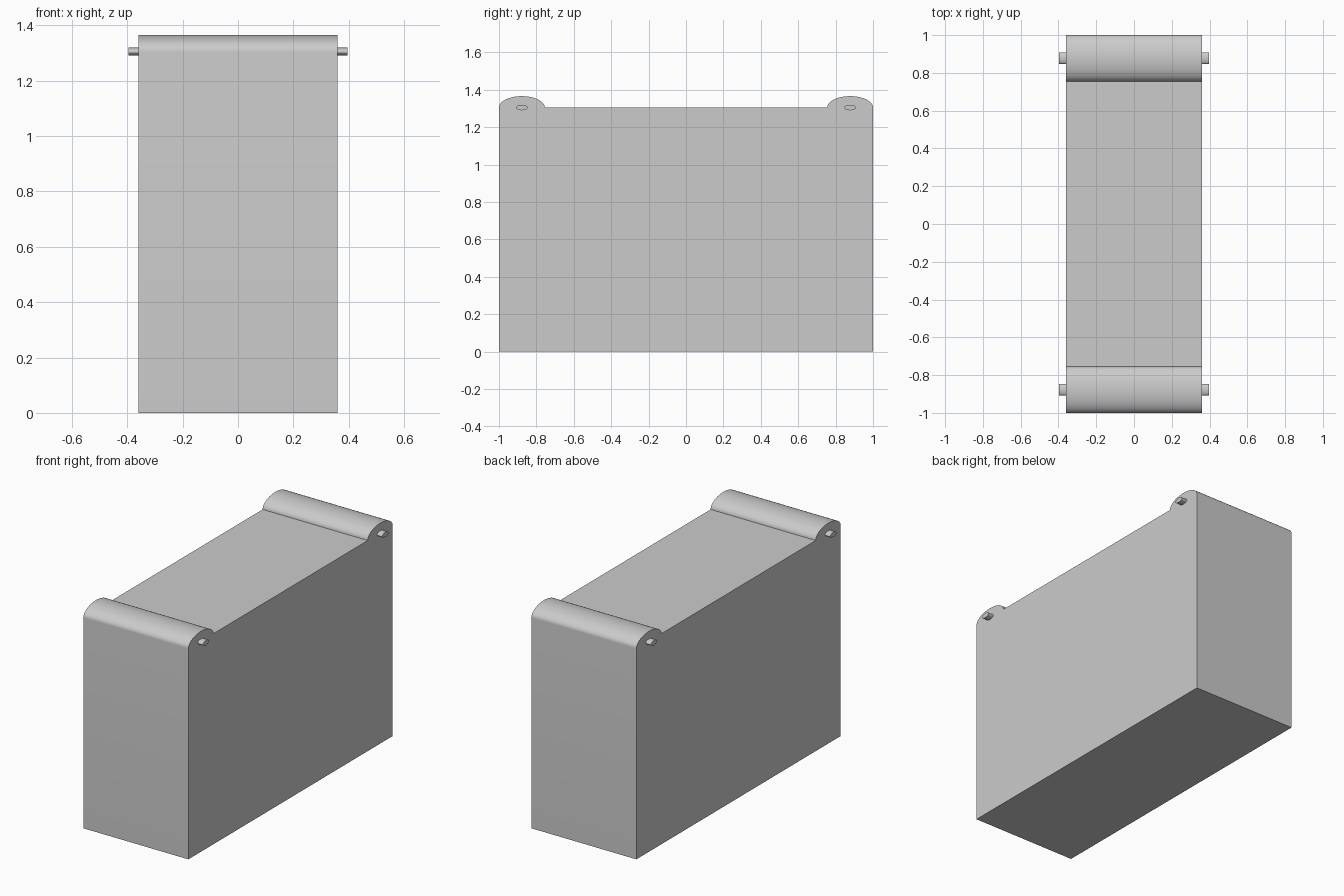
import bpy, bmesh, math

if "Cube" in bpy.data.objects:
    bpy.data.objects.remove(bpy.data.objects["Cube"])

HALF_X, PIN_X = 0.36, 0.396
TOP, ROLL_Y = 1.305, 0.8775
ROLL_RY, ROLL_RZ = 0.1225, 0.061
PIN_RY, PIN_RZ = 0.031, 0.0145


def arc(cy, ry, rz, start, end, n):
    """Points on an ellipse in the YZ plane, from start to end angle."""
    return [(cy + ry * math.cos(start + (end - start) * i / n),
             TOP + rz * math.sin(start + (end - start) * i / n))
            for i in range(n + 1)]


def extrude_x(name, outline, x0, x1):
    """Extrude a YZ outline along x into a closed solid."""
    bm = bmesh.new()
    face = bm.faces.new([bm.verts.new((x0, y, z)) for y, z in outline])
    new = bmesh.ops.extrude_face_region(bm, geom=[face])["geom"]
    verts = [v for v in new if isinstance(v, bmesh.types.BMVert)]
    bmesh.ops.translate(bm, verts=verts, vec=(x1 - x0, 0, 0))
    bmesh.ops.recalc_face_normals(bm, faces=bm.faces)
    mesh = bpy.data.meshes.new(name)
    bm.to_mesh(mesh)
    bm.free()
    obj = bpy.data.objects.new(name, mesh)
    bpy.context.collection.objects.link(obj)
    bpy.ops.object.select_all(action='DESELECT')
    obj.select_set(True)
    bpy.context.view_layer.objects.active = obj
    bpy.ops.object.shade_smooth_by_angle(angle=math.radians(30))
    return obj


# Body with a rounded ridge along each short top edge
outline = [(-1, 0), (1, 0)]
for cy in (ROLL_Y, -ROLL_Y):
    outline += arc(cy, ROLL_RY, ROLL_RZ, 0, math.pi, 32)
extrude_x("body", outline, -HALF_X, HALF_X)

# Short pins sticking out of both ends of each ridge
for row, cy in (("front", -ROLL_Y), ("back", ROLL_Y)):
    ring = arc(cy, PIN_RY, PIN_RZ, 0, 2 * math.pi, 32)[:-1]
    for side, s in (("left", -1), ("right", 1)):
        extrude_x(f"{row}_{side}_pin", ring, s * HALF_X, s * PIN_X)
